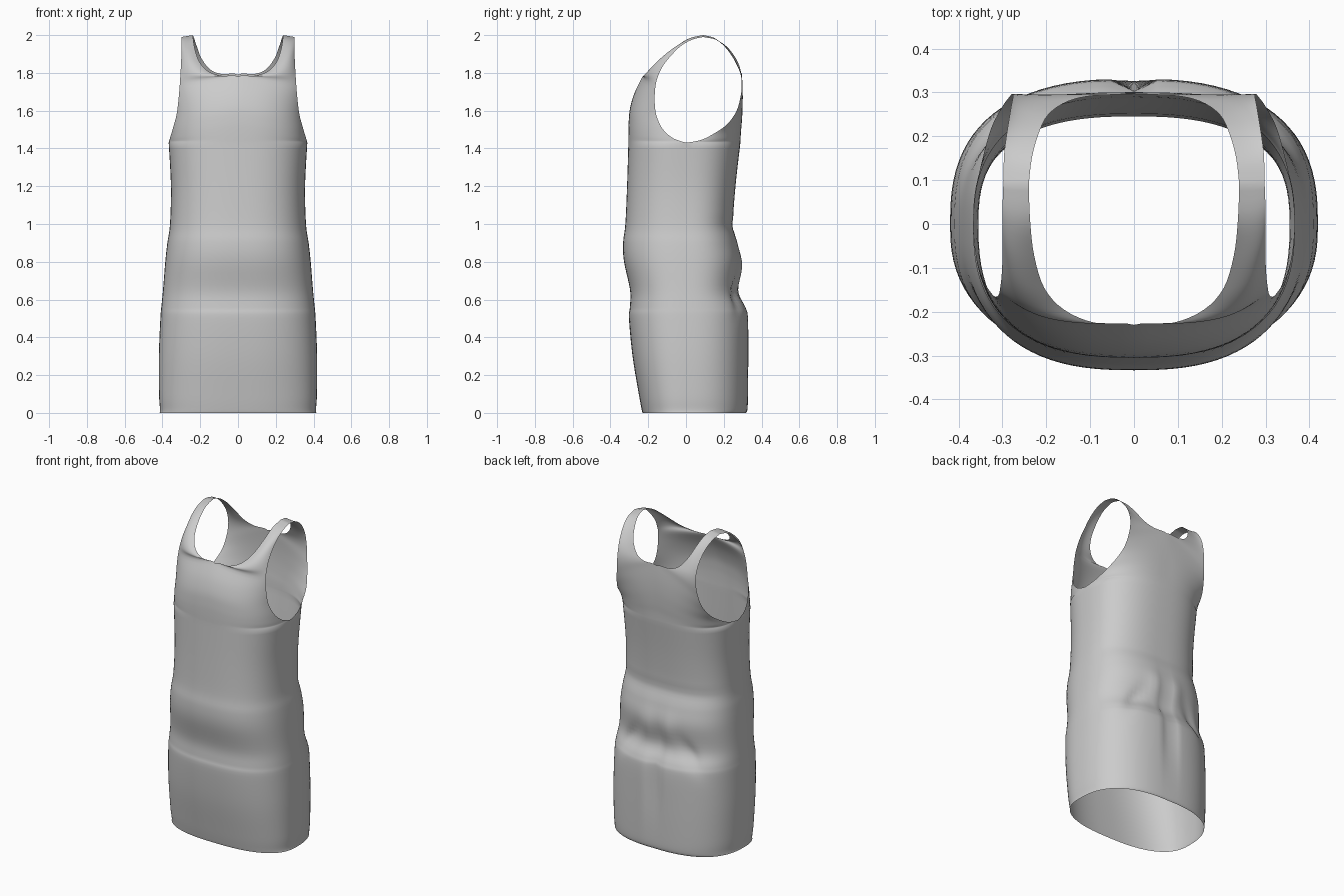
import bpy, bmesh, math
from mathutils import Vector

if "Cube" in bpy.data.objects:
    bpy.data.objects.remove(bpy.data.objects["Cube"])

COLS = 22      # columns per quarter of the body
E = 0.78       # boxiness of the rounded cross-section


def spline(pts, steps):
    """Smooth curve through points of any dimension."""
    out = []
    n = len(pts)
    for i in range(n - 1):
        p = [Vector(pts[max(0, min(n - 1, i + k))]) for k in (-1, 0, 1, 2)]
        for s in range(steps):
            t = s / steps
            out.append(0.5 * (2 * p[1] + (p[2] - p[0]) * t
                              + (2 * p[0] - 5 * p[1] + 4 * p[2] - p[3]) * t * t
                              + (3 * p[1] - p[0] - 3 * p[2] + p[3]) * t ** 3))
    out.append(Vector(pts[-1]))
    return out


def arc_row(inner, outer, max_angle):
    """Rounded row of cloth from the inner edge to the outer edge."""
    am = math.radians(max_angle)
    sm, cm = math.sin(am) ** E, max(0.0, math.cos(am)) ** E
    row = []
    for c in range(COLS + 1):
        a = am * c / COLS
        f = math.sin(a) ** E / sm
        g = (max(0.0, math.cos(a)) ** E - cm) / (1 - cm)
        row.append(Vector((max(0, inner[0]) + (outer[0] - max(0, inner[0])) * f,
                           outer[1] + (inner[1] - outer[1]) * g,
                           inner[2] + (outer[2] - inner[2]) * f)))
    return row


def bump(v, centre, width):
    return math.exp(-((v - centre) / width) ** 2)


def folds(p):
    """Soft creases in the lower back, waist and front."""
    x, y, z = p
    d = 0.0
    if y > 0.1:
        d -= 0.026 * bump(x, 0, 0.03) * bump(z, 0.48, 0.26)        # centre seam fold
        d += 0.014 * bump(x, 0.07, 0.05) * bump(z, 0.76, 0.08)     # pinched cloth
        d -= 0.018 * bump(x, 0.14 + (0.75 - z) * 0.6, 0.04) * bump(z, 0.62, 0.09)
    if y > -0.15:
        d -= 0.006 * bump(z, 0.99, 0.02) * min(1, max(0, y / 0.2))  # waist groove
    return Vector((x, y + d, z))


# lower body sections: height, half width, front depth, back depth
BODY = [(0, .415, .23, .318), (.02, .413, .235, .326), (.1, .418, .25, .329),
        (.3, .419, .283, .331), (.5, .411, .302, .33), (.56, .406, .297, .316),
        (.65, .397, .296, .276), (.8, .385, .328, .288), (.9, .374, .333, .272),
        (1.0, .36, .321, .25), (1.2, .355, .312, .262), (1.43, .367, .305, .288)]

# centre line, then neckline, up to the shoulder top
FRONT_IN = [(0, -.305, 1.43), (0, -.305, 1.49), (0, -.303, 1.55), (0, -.295, 1.62),
            (0, -.27, 1.70), (0, -.23, 1.78), (.09, -.225, 1.785), (.16, -.195, 1.81),
            (.205, -.145, 1.86), (.228, -.07, 1.925), (.237, .01, 1.98), (.24, .09, 2.0)]
# armhole edge up to the shoulder top
FRONT_OUT = [(.367, 0, 1.43), (.36, -.07, 1.455), (.345, -.125, 1.505), (.325, -.158, 1.58),
             (.315, -.166, 1.66), (.308, -.16, 1.74), (.305, -.145, 1.79), (.302, -.12, 1.84),
             (.30, -.08, 1.89), (.30, -.03, 1.94), (.30, .03, 1.975), (.298, .09, 1.99)]
BACK_IN = [(0, .288, 1.43), (0, .291, 1.49), (0, .296, 1.55), (0, .30, 1.63),
           (0, .30, 1.71), (0, .296, 1.79), (.09, .293, 1.795), (.15, .28, 1.82),
           (.195, .25, 1.88), (.218, .205, 1.94), (.233, .15, 1.985), (.24, .09, 2.0)]
BACK_OUT = [(.367, 0, 1.43), (.36, .08, 1.445), (.345, .15, 1.48), (.325, .22, 1.53),
            (.30, .268, 1.60), (.284, .29, 1.68), (.277, .297, 1.75), (.276, .29, 1.81),
            (.28, .268, 1.87), (.288, .22, 1.935), (.296, .16, 1.975), (.298, .09, 1.99)]

bm = bmesh.new()


def add_grid(rows):
    """Add a grid of rows and its mirror image."""
    for side in (1, -1):
        vs = [[bm.verts.new((p.x * side, p.y, p.z)) for p in r] for r in rows]
        for a, b in zip(vs, vs[1:]):
            for i in range(len(a) - 1):
                q = (a[i], a[i + 1], b[i + 1], b[i])
                bm.faces.new(q if side == 1 else q[::-1])


# skirt and waist
sections = spline(BODY, 5)
for sign, k in ((-1, 2), (1, 3)):
    add_grid([[folds(p) for p in arc_row((0, sign * s[k], s[0]), (s[1], 0, s[0]), 90)]
              for s in sections])

# chest and back panels running into the shoulder straps
for inner, outer in ((FRONT_IN, FRONT_OUT), (BACK_IN, BACK_OUT)):
    a, b = spline(inner, 4), spline(outer, 4)
    add_grid([arc_row(p, q, max(55, 90 - 35 * i / 16))
              for i, (p, q) in enumerate(zip(a, b))])

bmesh.ops.remove_doubles(bm, verts=bm.verts, dist=0.0008)
bmesh.ops.recalc_face_normals(bm, faces=bm.faces)
if sum(f.normal.dot(Vector((*f.calc_center_median().xy, 0))) for f in bm.faces) < 0:
    bmesh.ops.reverse_faces(bm, faces=bm.faces)

mesh = bpy.data.meshes.new("sleeveless_dress")
bm.to_mesh(mesh)
bm.free()
dress = bpy.data.objects.new("sleeveless_dress", mesh)
bpy.context.collection.objects.link(dress)

cloth = bpy.data.materials.new("light_grey_cloth")
cloth.diffuse_color = (0.6, 0.6, 0.6, 1)
cloth.use_nodes = True
cloth.node_tree.nodes["Principled BSDF"].inputs["Base Color"].default_value = cloth.diffuse_color
mesh.materials.append(cloth)

bpy.context.view_layer.objects.active = dress
dress.select_set(True)
bpy.ops.object.shade_smooth_by_angle(angle=math.radians(50))
